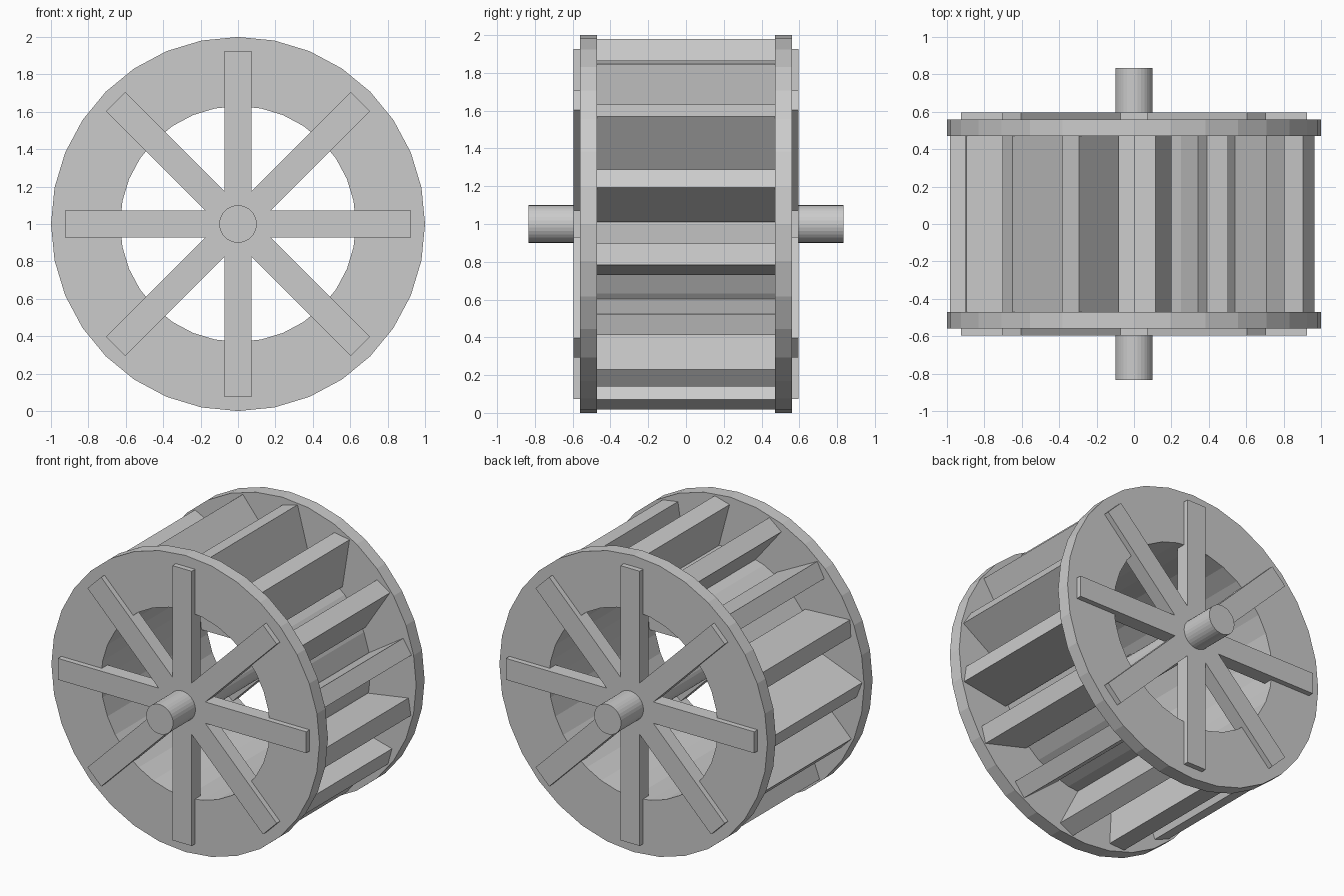
import bpy, bmesh, math
from mathutils import Matrix, Vector

cube = bpy.data.objects.get("Cube")
if cube:
    bpy.data.objects.remove(cube, do_unlink=True)

SIDES = 32
BLADES = 15
SPOKES = 8
CENTRE = Vector((0, 0, 1))

# Single plain grey for the whole wheel
grey = bpy.data.materials.new("plain grey")
grey.use_nodes = True
grey.diffuse_color = (0.6, 0.6, 0.6, 1)
bsdf = next(n for n in grey.node_tree.nodes if n.type == 'BSDF_PRINCIPLED')
bsdf.inputs["Base Color"].default_value = grey.diffuse_color


def finish(bm, name):
    """Turn a bmesh built around the origin into an object at hub height."""
    bmesh.ops.recalc_face_normals(bm, faces=bm.faces)
    mesh = bpy.data.meshes.new(name)
    bm.to_mesh(mesh)
    bm.free()
    mesh.materials.append(grey)
    obj = bpy.data.objects.new(name, mesh)
    obj.location = CENTRE
    bpy.context.collection.objects.link(obj)
    return obj


def ring(name, inner, outer, y0, y1):
    """Spin a rectangular section around the y axis."""
    bm = bmesh.new()
    section = [(inner, y0), (outer, y0), (outer, y1), (inner, y1)]
    verts = [bm.verts.new((r, y, 0)) for r, y in section]
    edges = [bm.edges.new((verts[i], verts[i - 1])) for i in range(4)]
    bmesh.ops.spin(bm, geom=verts + edges, cent=(0, 0, 0), axis=(0, 1, 0),
                   angle=math.tau, steps=SIDES, use_merge=False)
    bmesh.ops.remove_doubles(bm, verts=bm.verts, dist=0.0005)
    return finish(bm, name)


def box(name, size, matrix):
    bm = bmesh.new()
    bmesh.ops.create_cube(bm, size=1)
    bmesh.ops.scale(bm, vec=size, verts=bm.verts)
    bmesh.ops.transform(bm, matrix=matrix, verts=bm.verts)
    return finish(bm, name)


def turn(angle):
    """Counter-clockwise rotation as seen from the front."""
    return Matrix.Rotation(-angle, 4, 'Y')


# Side rims and the spokes laid into their outer faces
for side, label in ((-1, "front"), (1, "back")):
    ring(label + "_rim", 0.63, 1.0, side * 0.47, side * 0.56)
    for i in range(SPOKES):
        place = turn(math.tau * i / SPOKES) @ Matrix.Translation((0.463, side * 0.548, 0))
        box(f"{label}_spoke_{i + 1}", (0.926, 0.096, 0.144), place)

# Thin drum between the rims
ring("drum", 0.63, 0.66, -0.475, 0.475)

# Tilted paddle boards, each hung from its outer leading corner
LENGTH, THICK, TIP = 0.335, 0.115, 0.985
for i in range(BLADES):
    corner = math.radians(11.3) + math.tau * i / BLADES
    place = (turn(corner) @ Matrix.Translation((TIP, 0, 0))
             @ turn(math.radians(21.7))
             @ Matrix.Translation((-LENGTH / 2, 0, THICK / 2)))
    box(f"paddle_{i + 1}", (LENGTH, 0.95, THICK), place)

# Axle through the hub
bm = bmesh.new()
bmesh.ops.create_cone(bm, cap_ends=True, segments=SIDES, radius1=0.1,
                      radius2=0.1, depth=1.67)
bmesh.ops.rotate(bm, matrix=Matrix.Rotation(math.pi / 2, 3, 'X'), verts=bm.verts)
finish(bm, "axle")
